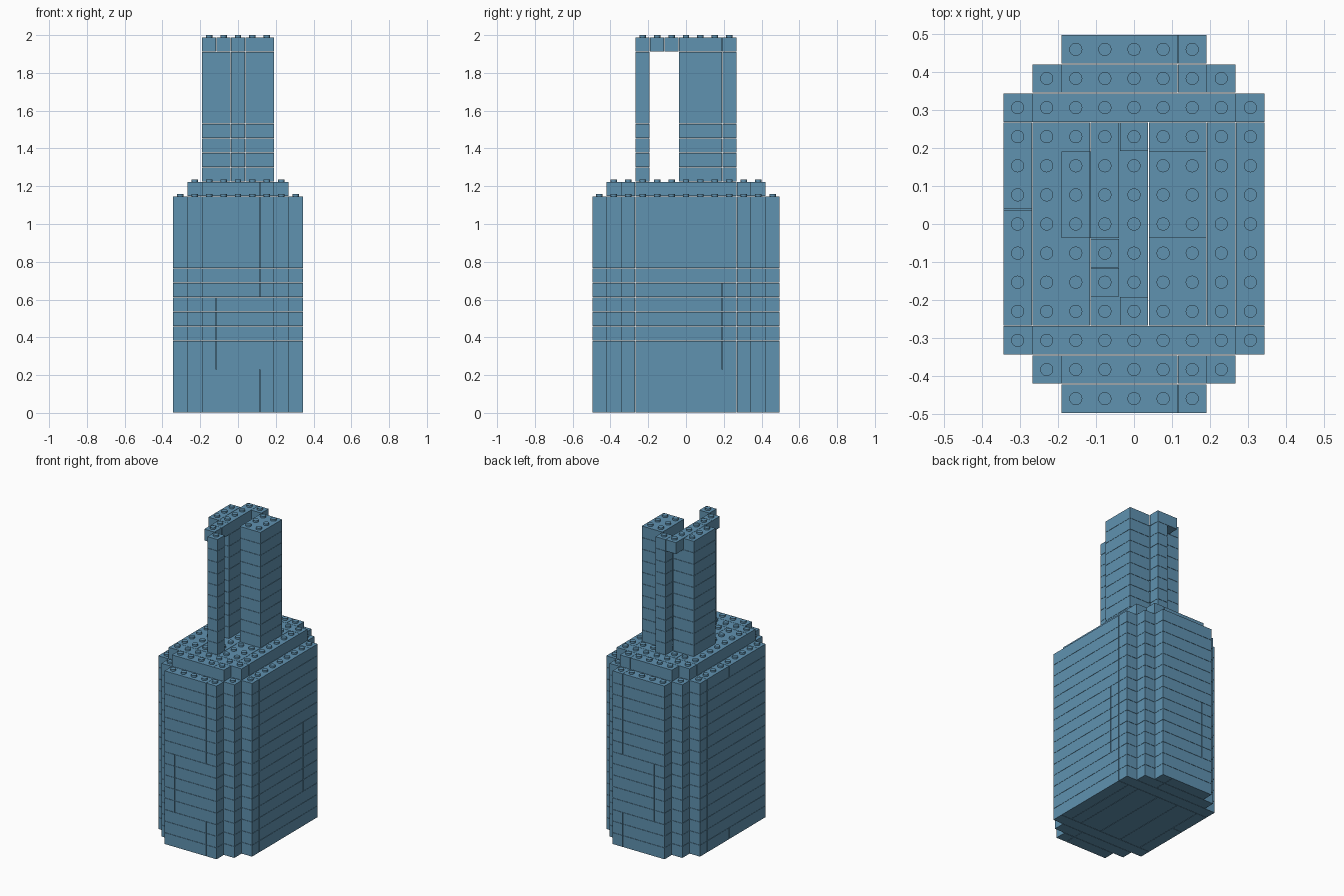
import bpy, bmesh
from mathutils import Matrix, Vector

cube = bpy.data.objects.get("Cube")
if cube:
    bpy.data.objects.remove(cube, do_unlink=True)

P = 0.0765          # grid pitch and layer height
GAP = 0.001         # clearance on each brick side
STUD_R, STUD_H = 0.0172, 0.011

blue = bpy.data.materials.new("dusty blue")
blue.use_nodes = True
color = (0.117, 0.287, 0.434, 1)
blue.diffuse_color = color
blue.node_tree.nodes["Principled BSDF"].inputs["Base Color"].default_value = color


def brick(bm, c0, c1, r0, r1, z0, z1=None):
    """Box covering columns c0..c1 and rows r0..r1, one layer by default."""
    z1 = z0 + 1 if z1 is None else z1
    size = Vector((c1 - c0 + 1, r1 - r0 + 1, z1 - z0)) * P
    mid = Vector(((c0 + c1) / 2, (r0 + r1) / 2, (z0 + z1) / 2)) * P
    gap = Vector((2, 2, 1.6)) * GAP
    bmesh.ops.create_cube(bm, size=1, matrix=Matrix.Translation(mid)
                          @ Matrix.Diagonal((size - gap).to_4d()))


def stud(bm, col, row, layer):
    z = layer * P + STUD_H / 2 - GAP / 2
    bmesh.ops.create_cone(bm, cap_ends=True, segments=20, radius1=STUD_R,
                          radius2=STUD_R, depth=STUD_H + GAP,
                          matrix=Matrix.Translation((col * P, row * P, z)))


def finish(name, bm, smooth=False):
    mesh = bpy.data.meshes.new(name)
    bm.to_mesh(mesh)
    bm.free()
    mesh.materials.append(blue)
    obj = bpy.data.objects.new(name, mesh)
    bpy.context.collection.objects.link(obj)
    if smooth:
        bpy.ops.object.select_all(action='DESELECT')
        obj.select_set(True)
        bpy.context.view_layer.objects.active = obj
        bpy.ops.object.shade_smooth_by_angle(angle=0.6)
    return obj


def strips(bm, z):
    """Long inner bricks running front to back."""
    for c0, c1 in ((-3, -2), (-1, 0), (1, 2), (3, 3)):
        brick(bm, c0, c1, -3, 3, z)


def end_row(bm, half, row, z, split):
    brick(bm, -half, split, row, row, z)
    brick(bm, split + 1, half, row, row, z)


# Lower body: fifteen layers with stepped corners
bm = bmesh.new()
for z in range(15):
    middle = 3 <= z < 8
    strips(bm, z)
    for s in (-1, 1):
        end_row(bm, 2, s * 6, z, -2 if middle else 1)
        end_row(bm, 3, s * 5, z, 1)
        brick(bm, -4, 4, s * 4, s * 4, z)
    # side bricks, with staggered joints
    right_cut = 2 if 3 <= z < 9 else None
    left_cut = 0 if z in (0, 14) else None
    for col, cut in ((4, right_cut), (-4, left_cut)):
        if cut is None:
            brick(bm, col, col, -3, 3, z)
        else:
            brick(bm, col, col, -3, cut, z)
            brick(bm, col, col, cut + 1, 3, z)
finish("lower_body", bm)

# Upper deck: one smaller layer
bm = bmesh.new()
strips(bm, 15)
for s in (-1, 1):
    end_row(bm, 2, s * 5, 15, 1)
    brick(bm, -3, 3, s * 4, s * 4, 15)
finish("upper_deck", bm)

# Tower blocks and slim pillars
for name, cells in (("left_tower", (1, 2, 0, 2)), ("right_tower", (-2, -1, 0, 2)),
                    ("front_pillar", (0, 0, -3, -3)), ("back_pillar", (0, 0, 3, 3))):
    bm = bmesh.new()
    for z in range(16, 26):
        if name == "right_tower" and z == 25:
            brick(bm, -2, -2, 0, 2, z)
        else:
            brick(bm, *cells, z)
    finish(name, bm)

# Top beam overhanging both ends of the right tower
bm = bmesh.new()
for r0, r1 in ((-2, -2), (-1, -1), (0, 3)):
    brick(bm, -1, -1, r0, r1, 25)
finish("top_beam", bm)

# Studs on every exposed cell
half_width = {6: 2, 5: 3}
deck_width = {6: -1, 5: 2}
tower = {(c, r) for c in (-2, -1, 1, 2) for r in range(3)}
tower |= {(0, -3), (0, 3)}
beam = {(-1, r) for r in (-2, -1, 3)}
bm = bmesh.new()
for row in range(-6, 7):
    w = half_width.get(abs(row), 4)
    for col in range(-w, w + 1):
        if (col, row) in tower | beam:
            stud(bm, col, row, 26)
        if (col, row) not in tower:
            on_deck = abs(col) <= deck_width.get(abs(row), 3)
            stud(bm, col, row, 16 if on_deck else 15)
finish("studs", bm, smooth=True)
